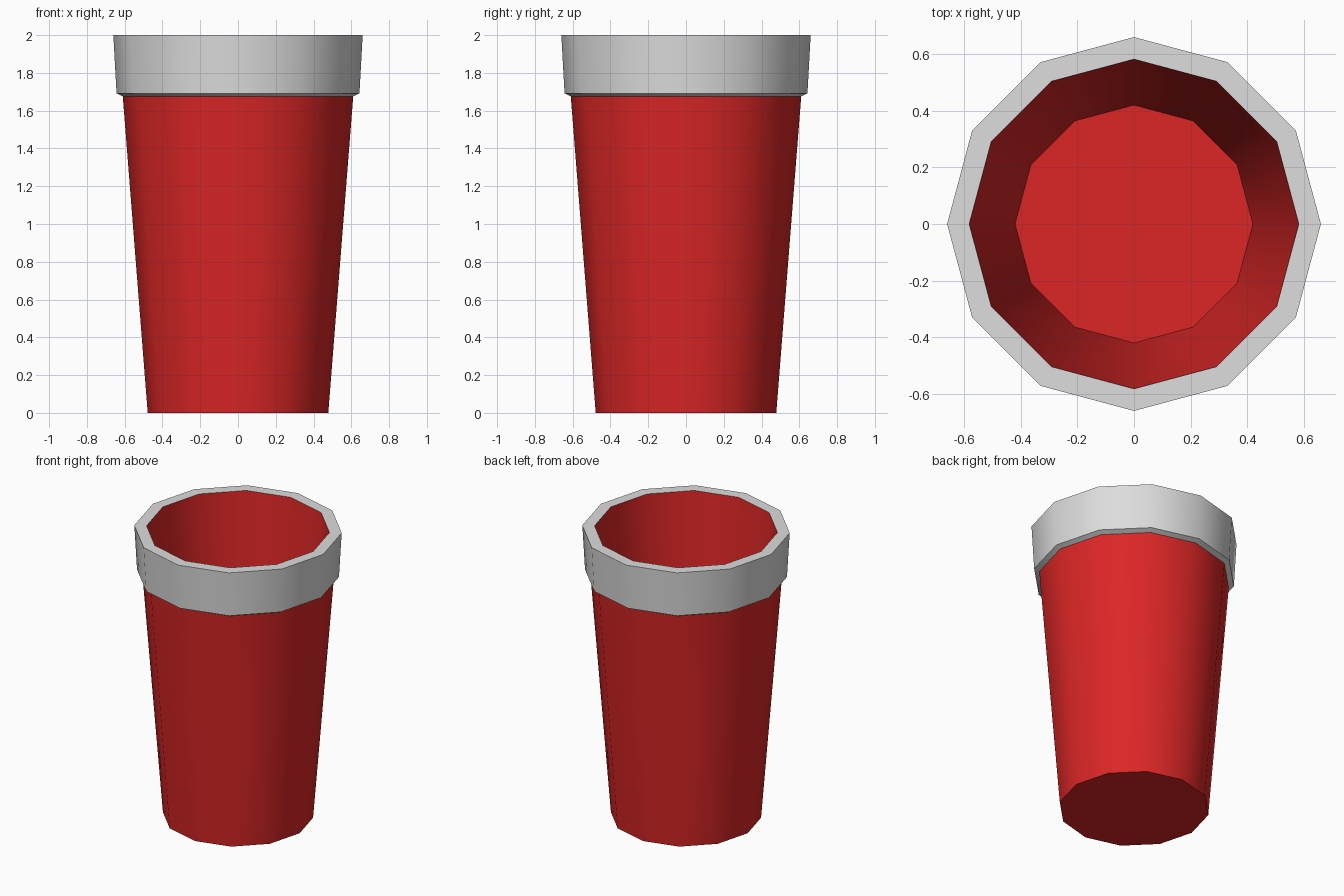
import bpy, bmesh, math

if "Cube" in bpy.data.objects:
    bpy.data.objects.remove(bpy.data.objects["Cube"])

SIDES = 12


def material(name, rgb):
    m = bpy.data.materials.new(name)
    m.diffuse_color = (*rgb, 1.0)
    m.use_nodes = True
    m.node_tree.nodes["Principled BSDF"].inputs["Base Color"].default_value = m.diffuse_color
    return m


red = material("red", (0.716, 0.0194, 0.0194))
grey = material("light grey", (0.723, 0.723, 0.723))

# Cup profile (radius, height): outer wall, rolled lip, inner wall down to floor
profile = [(0.478, 0.0), (0.61, 1.675), (0.643, 1.692), (0.66, 2.0),
           (0.582, 2.0), (0.42, 0.04)]
LIP_BANDS = (1, 2, 3)

bm = bmesh.new()
rings = []
for r, z in profile:
    rings.append([bm.verts.new((r * math.cos(2 * math.pi * i / SIDES),
                                r * math.sin(2 * math.pi * i / SIDES), z))
                  for i in range(SIDES)])

# Walls and lip, coloured by profile band
for b in range(len(rings) - 1):
    low, high = rings[b], rings[b + 1]
    for i in range(SIDES):
        j = (i + 1) % SIDES
        f = bm.faces.new((low[i], low[j], high[j], high[i]))
        f.material_index = 1 if b in LIP_BANDS else 0

# Base and inner floor
bm.faces.new(rings[0][::-1])
bm.faces.new(rings[-1])
bmesh.ops.recalc_face_normals(bm, faces=bm.faces[:])

mesh = bpy.data.meshes.new("cup")
bm.to_mesh(mesh)
bm.free()
mesh.materials.append(red)
mesh.materials.append(grey)
cup = bpy.data.objects.new("cup", mesh)
bpy.context.collection.objects.link(cup)

# Smooth around the sides, sharp at lip and base
bpy.context.view_layer.objects.active = cup
cup.select_set(True)
bpy.ops.object.shade_smooth_by_angle(angle=math.radians(35))
